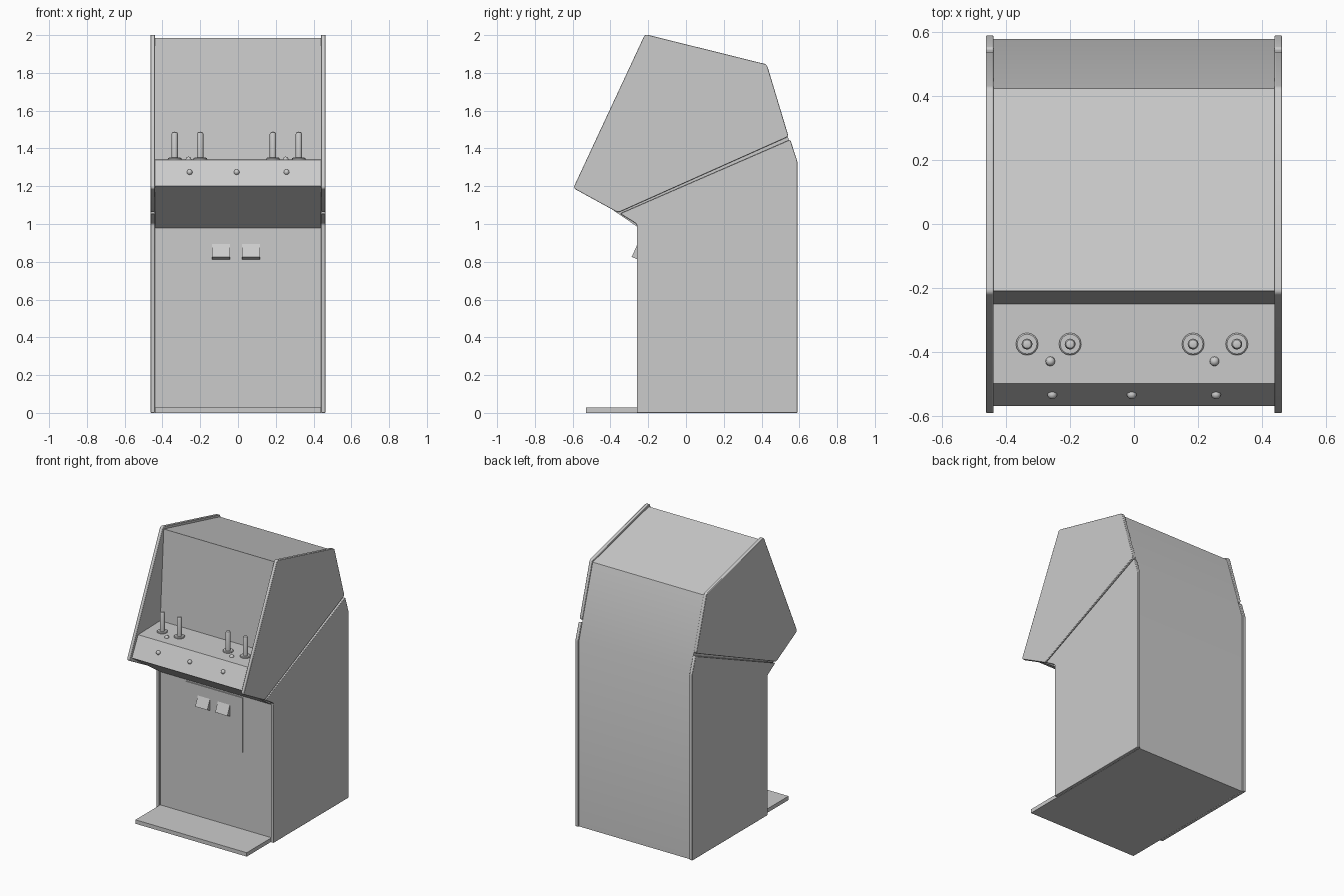
import bpy, bmesh, math
from mathutils import Vector

if "Cube" in bpy.data.objects:
    bpy.data.objects.remove(bpy.data.objects["Cube"])

grey = bpy.data.materials.new("cabinet grey")
grey.diffuse_color = (0.6, 0.6, 0.6, 1)
grey.use_nodes = True
grey.node_tree.nodes["Principled BSDF"].inputs["Base Color"].default_value = grey.diffuse_color


def finish(bm, name):
    bmesh.ops.recalc_face_normals(bm, faces=bm.faces[:])
    me = bpy.data.meshes.new(name)
    bm.to_mesh(me)
    bm.free()
    me.materials.append(grey)
    ob = bpy.data.objects.new(name, me)
    bpy.context.collection.objects.link(ob)
    bpy.ops.object.select_all(action='DESELECT')
    ob.select_set(True)
    bpy.context.view_layer.objects.active = ob
    bpy.ops.object.shade_smooth_by_angle(angle=math.radians(35))
    return ob


def prism(name, profile, x0, x1, radius=0.0):
    """Extrude a (y, z) profile along x; corners above the floor may be rounded."""
    bm = bmesh.new()
    face = bm.faces.new([bm.verts.new((x0, y, z)) for y, z in profile])
    new = bmesh.ops.extrude_face_region(bm, geom=[face])["geom"]
    bmesh.ops.translate(bm, vec=(x1 - x0, 0, 0),
                        verts=[g for g in new if isinstance(g, bmesh.types.BMVert)])
    if radius:
        edges = [e for e in bm.edges
                 if abs(e.verts[0].co.x - e.verts[1].co.x) > 1e-4 and e.verts[0].co.z > 0.01]
        bmesh.ops.bevel(bm, geom=edges, offset=radius, segments=3, profile=0.5, affect='EDGES')
    return finish(bm, name)


def lathe(name, outline, base, axis=(0, 0, 1), sides=16):
    """Spin an (r, height) outline about an axis starting at base."""
    bm = bmesh.new()
    pts = [bm.verts.new((r, 0, h)) for r, h in outline]
    edges = [bm.edges.new(p) for p in zip(pts, pts[1:])]
    bmesh.ops.spin(bm, geom=pts + edges, cent=(0, 0, 0), axis=(0, 0, 1),
                   angle=math.tau, steps=sides)
    bmesh.ops.remove_doubles(bm, verts=bm.verts[:], dist=1e-5)
    ob = finish(bm, name)
    ob.location = base
    ob.rotation_euler = Vector(axis).to_track_quat('Z', 'Y').to_euler()
    return ob


# Main body: front, console, screen, top and back
prism("cabinet_body", [(-0.25, 0), (-0.25, 0.98), (-0.57, 1.2), (-0.50, 1.34), (-0.25, 1.345),
                       (-0.21, 1.985), (0.425, 1.83), (0.58, 1.33), (0.58, 0)], -0.44, 0.44)

# Side panels, upper and lower with a slanted gap between
upper = [(-0.597, 1.19), (-0.217, 2.005), (0.428, 1.845), (0.543, 1.463), (-0.36, 1.06)]
lower = [(-0.26, 0), (0.59, 0), (0.59, 1.33), (0.552, 1.447), (-0.35, 1.055), (-0.26, 1.0)]
for side, s in (("left", -1), ("right", 1)):
    for label, outline, r in (("upper", upper, 0.014), ("lower", lower, 0.01)):
        panel = prism(f"{side}_{label}_panel", outline, s * 0.44, s * 0.463, r)
        bev = panel.modifiers.new("soft edge", 'BEVEL')
        bev.width, bev.segments, bev.limit_method = 0.003, 2, 'ANGLE'
        bev.angle_limit = math.radians(60)

# Foot plate
prism("foot_plate", [(-0.53, 0), (-0.53, 0.028), (-0.25, 0.028), (-0.25, 0)], -0.44, 0.44)

# Coin door with two sloped coin units and their slots
prism("coin_door", [(-0.25, 0.58), (-0.257, 0.58), (-0.257, 0.97), (-0.25, 0.97)], -0.237, 0.215)
for i, x in enumerate((-0.138, 0.02)):
    prism(f"coin_unit_{i}", [(-0.252, 0.905), (-0.287, 0.826), (-0.252, 0.81)], x, x + 0.096)
    prism(f"coin_slot_{i}", [(-0.279, 0.84), (-0.288, 0.826), (-0.280, 0.822)], x + 0.012, x + 0.02)

# Joysticks
for i, x in enumerate((-0.335, -0.2, 0.185, 0.322)):
    lathe(f"joystick_{i}", [(0, 0), (0.035, 0), (0.035, 0.006), (0.031, 0.009), (0.017, 0.009),
                            (0.017, 0.134), (0.013, 0.143), (0, 0.147)], (x, -0.376, 1.342))

# Buttons on the console top and on its front
dome = [(0.015, 0), (0.014, 0.007), (0.009, 0.013), (0, 0.016)]
for i, x in enumerate((-0.262, 0.252)):
    lathe(f"top_button_{i}", dome, (x, -0.43, 1.341), sides=12)
for i, x in enumerate((-0.256, -0.007, 0.257)):
    lathe(f"front_button_{i}", dome, (x, -0.533, 1.274), (0, -0.14, 0.07), 12)
